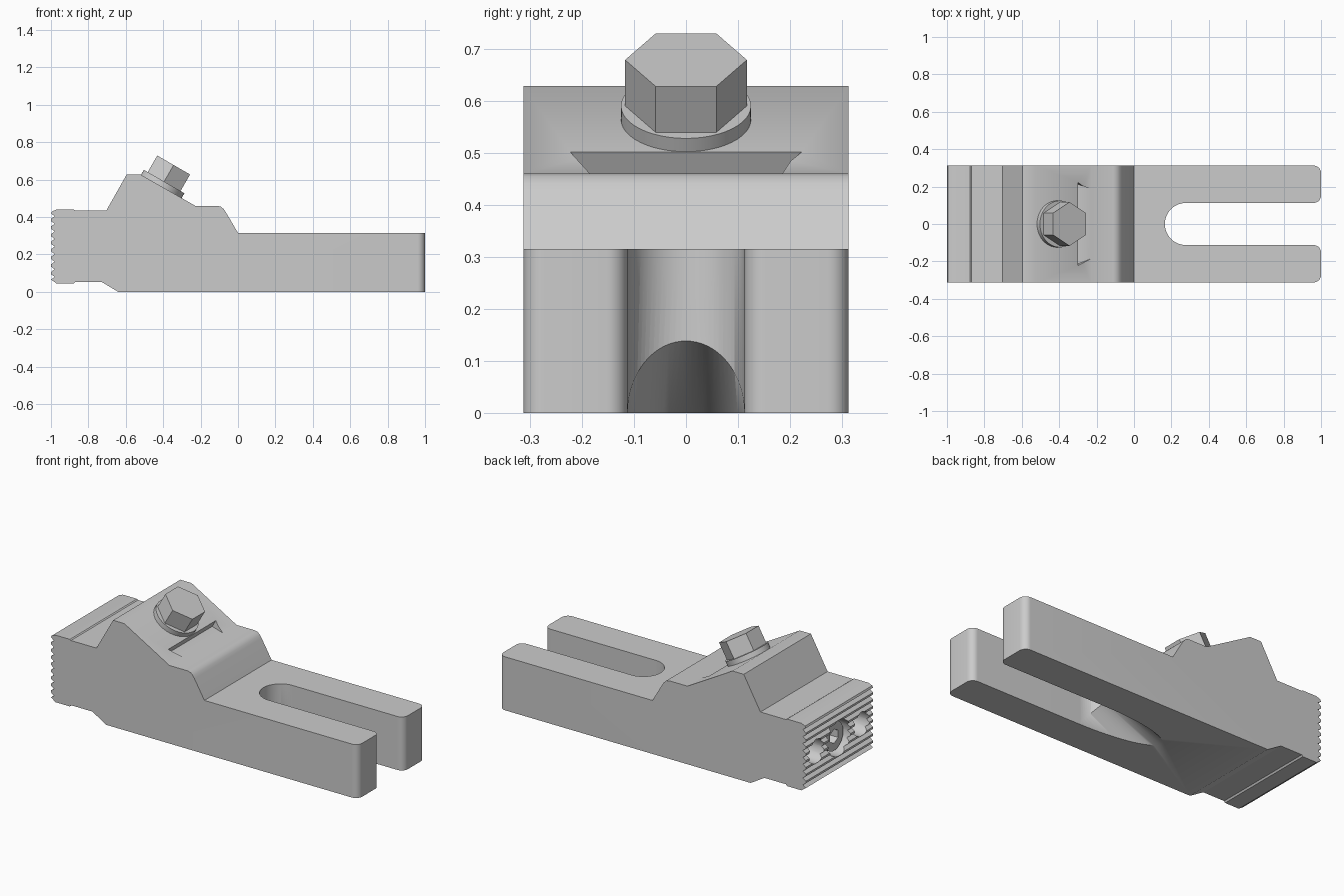
import bpy, bmesh
from math import sin, cos, pi, radians
from mathutils import Vector, Matrix

if "Cube" in bpy.data.objects:
    bpy.data.objects.remove(bpy.data.objects["Cube"])

W = 0.3125  # half width of the clamp


def loft(name, a, b):
    """Solid between two matching outlines."""
    bm = bmesh.new()
    va = [bm.verts.new(p) for p in a]
    vb = [bm.verts.new(p) for p in b]
    n = len(va)
    bm.faces.new(va)
    bm.faces.new(vb[::-1])
    for i in range(n):
        bm.faces.new((va[i], vb[i], vb[(i + 1) % n], va[(i + 1) % n]))
    bmesh.ops.recalc_face_normals(bm, faces=bm.faces)
    me = bpy.data.meshes.new(name)
    bm.to_mesh(me)
    bm.free()
    ob = bpy.data.objects.new(name, me)
    bpy.context.collection.objects.link(ob)
    return ob


def prism(name, pts, vec):
    pts = [Vector(p) for p in pts]
    return loft(name, pts, [p + Vector(vec) for p in pts])


def ring(r, n):
    return [(r * cos(2 * pi * i / n), r * sin(2 * pi * i / n)) for i in range(n)]


def rod_x(name, x, length, y, z, r, n=40):
    return prism(name, [(x, y + b, z + a) for a, b in ring(r, n)], (length, 0, 0))


def activate(ob):
    bpy.ops.object.select_all(action='DESELECT')
    ob.select_set(True)
    bpy.context.view_layer.objects.active = ob


def cut(ob, cutter):
    m = ob.modifiers.new("cut", 'BOOLEAN')
    m.operation, m.solver, m.object = 'DIFFERENCE', 'EXACT', cutter
    activate(ob)
    bpy.ops.object.modifier_apply(modifier=m.name)
    bpy.data.objects.remove(cutter)


def smooth(ob):
    activate(ob)
    bpy.ops.object.shade_smooth_by_angle(angle=radians(30))


# Clamp body: side profile with serrated jaw
profile = [(-0.64, 0), (1, 0), (1, 0.315), (0, 0.315), (-0.065, 0.426),
           (-0.075, 0.441), (-0.09, 0.455), (-0.11, 0.46), (-0.228, 0.46),
           (-0.522, 0.628), (-0.595, 0.628), (-0.704, 0.435), (-0.87, 0.435),
           (-0.877, 0.44), (-0.97, 0.44), (-0.995, 0.43)]
teeth, z0, z1 = 9, 0.06, 0.425
step = (z1 - z0) / teeth
for i in range(teeth):
    z = z1 - i * step
    profile += [(-1, z - 0.006), (-0.98, z - step / 2), (-1, z - step + 0.006)]
profile += [(-0.97, 0.045), (-0.877, 0.045), (-0.87, 0.054), (-0.73, 0.054)]
body = prism("clamp_body", [(x, -W, z) for x, z in profile], (0, 2 * W, 0))

# Open slot with round end
R, cx = 0.1125, 0.2775
arc = [(cx - R * sin(t), R * cos(t)) for t in [pi * i / 32 for i in range(33)]]
outline = [(1.2, R)] + arc + [(1.2, -R)]
cut(body, prism("slot_cutter", [(x, y, -0.2) for x, y in outline], (0, 0, 1)))

# Rounded fork tips
bm = bmesh.new()
bm.from_mesh(body.data)
tips = [e for e in bm.edges
        if all(v.co.x > 0.999 for v in e.verts)
        and abs(e.verts[0].co.z - e.verts[1].co.z) > 0.2]
bmesh.ops.bevel(bm, geom=tips, offset=0.04, segments=8, profile=0.5, affect='EDGES')
bm.to_mesh(body.data)
bm.free()

# Slanted relief under the slot end
h = 0.183
slope = h / 0.46


def relief(x):
    return [(x, 0.1123 * a, slope * (x - cx) + h * b) for a, b in ring(1, 64)]


cut(body, loft("relief_cutter", relief(-0.3), relief(cx + 0.004)))

# Undercut dovetail notch in the sloped face
def notch(x0, x1, z):
    return [(x0, -0.222, z), (x0, 0.222, z), (x1, 0.185, z), (x1, -0.185, z)]


cut(body, loft("notch_cutter", notch(-0.323, -0.228, 0.4605), notch(-0.298, -0.228, 0.504)))

# Jaw face bores
cut(body, rod_x("bore_cutter", -1.1, 0.2, 0, 0.243, 0.105))
for s in (-1, 1):
    cut(body, rod_x("bore_cutter", -1.1, 0.22, s * 0.21, 0.243, 0.07))
smooth(body)

# Socket screw in the jaw
screw = rod_x("jaw_screw", -0.965, 0.1, 0, 0.243, 0.085)
cut(screw, rod_x("socket_cutter", -1.0, 0.09, 0, 0.243, 0.042, 6))
smooth(screw)

# Tilted bolt: washer and hex head
tilt = Matrix.Translation((-0.41, 0, 0.564)) @ Matrix.Rotation(radians(30), 4, 'Y')
for name, r, n, lo, hi in (("bolt_washer", 0.125, 48, -0.003, 0.03),
                           ("bolt_head", 0.117, 6, 0.03, 0.132)):
    ob = prism(name, [(b, a, lo) for a, b in ring(r, n)], (0, 0, hi - lo))
    ob.data.transform(tilt)
    smooth(ob)
